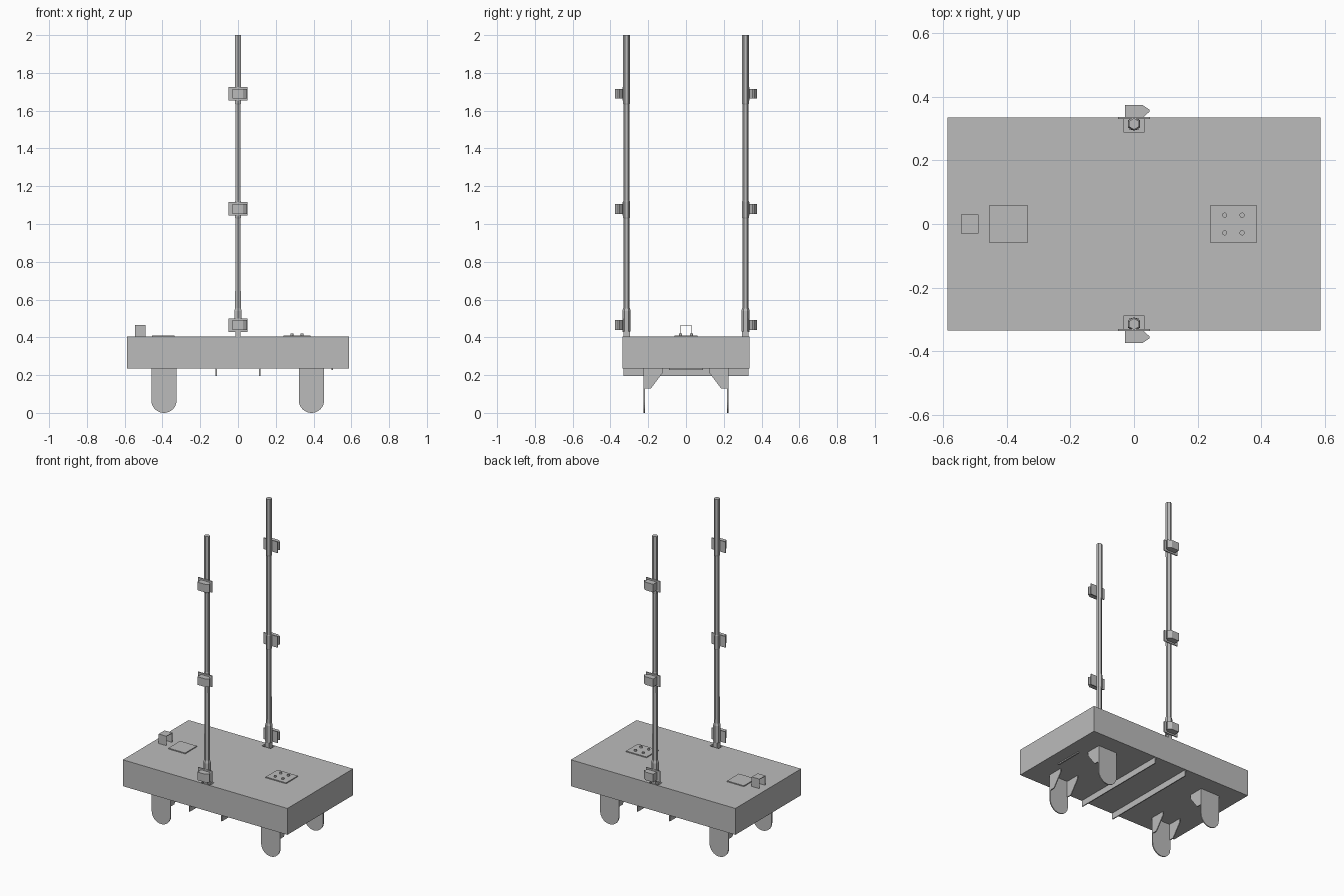
import bpy
import bmesh
import math

cube = bpy.data.objects.get("Cube")
if cube:
    bpy.data.objects.remove(cube, do_unlink=True)

grey = bpy.data.materials.new("plain grey")
grey.use_nodes = True
GREY = (0.5, 0.5, 0.5, 1)
grey.diffuse_color = GREY
grey.node_tree.nodes["Principled BSDF"].inputs["Base Color"].default_value = GREY


def finish(name, bm):
    bmesh.ops.recalc_face_normals(bm, faces=bm.faces)
    mesh = bpy.data.meshes.new(name)
    bm.to_mesh(mesh)
    bm.free()
    mesh.materials.append(grey)
    obj = bpy.data.objects.new(name, mesh)
    bpy.context.scene.collection.objects.link(obj)
    return obj


def prism(name, profile, shift):
    """Extrude a closed polygon of 3D points along a vector."""
    bm = bmesh.new()
    face = bm.faces.new([bm.verts.new(p) for p in profile])
    out = bmesh.ops.extrude_face_region(bm, geom=[face], use_keep_orig=True)
    verts = [g for g in out["geom"] if isinstance(g, bmesh.types.BMVert)]
    bmesh.ops.translate(bm, vec=shift, verts=verts)
    return finish(name, bm)


def box(name, x, y, z):
    corners = [(x[0], y[0], z[0]), (x[1], y[0], z[0]),
               (x[1], y[1], z[0]), (x[0], y[1], z[0])]
    return prism(name, corners, (0, 0, z[1] - z[0]))


def lathe(name, x, y, rings, sides):
    """Stack rings of (radius, height) into a closed faceted post."""
    bm = bmesh.new()
    loops = []
    for r, z in rings:
        angles = [math.tau * (i / sides + 0.25) for i in range(sides)]
        loops.append([bm.verts.new((x + r * math.cos(a), y + r * math.sin(a), z))
                      for a in angles])
    for low, high in zip(loops, loops[1:]):
        for i in range(sides):
            j = (i + 1) % sides
            bm.faces.new((low[i], low[j], high[j], high[i]))
    bm.faces.new(loops[0])
    bm.faces.new(loops[-1])
    return finish(name, bm)


BOTTOM, TOP = 0.235, 0.405

# Deck with a stake pocket beside each long edge
deck = box("deck", (-0.587, 0.587), (-0.335, 0.335), (BOTTOM, TOP))
for s, side in ((-1, "front"), (1, "back")):
    y = sorted((s * 0.288, s * 0.331))
    cutter = box(side + "_pocket_cutter", (-0.032, 0.032), y, (0.34, 0.5))
    cutter.hide_render = True
    cutter.hide_viewport = True
    cut = deck.modifiers.new(side + " pocket", "BOOLEAN")
    cut.operation = "DIFFERENCE"
    cut.solver = "EXACT"
    cut.object = cutter

# Items on the deck: cover plate, stud plate and bent bracket
box("cover_plate", (-0.455, -0.335), (-0.06, 0.06), (TOP, 0.411))
box("stud_plate", (0.24, 0.385), (-0.06, 0.06), (TOP, 0.411))
for x in (0.285, 0.34):
    for y in (-0.028, 0.028):
        lathe("stud", x, y, [(0.008, 0.411), (0.008, 0.42)], 12)
bracket = [(-0.03, TOP), (-0.03, 0.466), (0.03, 0.466), (0.03, TOP),
           (0.027, TOP), (0.027, 0.463), (-0.027, 0.463), (-0.027, TOP)]
prism("bent_bracket", [(-0.545, y, z) for y, z in bracket], (0.055, 0, 0))

# Cross ribs and slim strip under the deck
for x in (-0.115, 0.115):
    box("cross_rib", (x - 0.003, x + 0.003), (-0.332, 0.332), (0.195, BOTTOM))
box("under_strip", (0.494, 0.504), (-0.09, 0.09), (0.228, BOTTOM))

# Round-ended legs, each braced by two gussets
R = 0.067
for x in (-0.392, 0.389):
    for s in (-1, 1):
        arc = [math.pi * (1 + i / 16) for i in range(17)]
        outline = [(x + R * math.cos(a), s * 0.224, R + R * math.sin(a)) for a in arc]
        outline += [(x + R, s * 0.224, BOTTOM), (x - R, s * 0.224, BOTTOM)]
        prism("leg", outline, (0, -s * 0.007, 0))
        gusset = [(0.218, BOTTOM), (0.125, BOTTOM), (0.125, 0.21),
                  (0.185, 0.13), (0.218, 0.13)]
        for gx in (x - R, x + R - 0.006):
            prism("leg_gusset", [(gx, s * y, z) for y, z in gusset], (0.006, 0, 0))

# Upright poles in sockets, with three pointed clips each
POLE = [(0.022, 0.43), (0.022, 0.54), (0.017, 0.555), (0.016, 1.03),
        (0.018, 1.035), (0.018, 1.12), (0.016, 1.125), (0.016, 1.63),
        (0.018, 1.64), (0.018, 2.0)]
CLIP = [(-0.028, 0.336), (0.03, 0.336), (0.048, 0.353), (0.048, 0.36),
        (0.026, 0.375), (-0.028, 0.375)]
for s in (-1, 1):
    box("pole_foot", (-0.014, 0.014), sorted((s * 0.296, s * 0.33)), (0.34, 0.432))
    lathe("pole", 0, s * 0.315, POLE, 6)
    for z in (0.465, 1.08, 1.69):
        box("clip_plate", (-0.05, 0.05), sorted((s * 0.33, s * 0.337)),
            (z - 0.036, z + 0.036))
        prism("clip_block", [(x, s * y, z - 0.026) for x, y in CLIP], (0, 0, 0.052))
